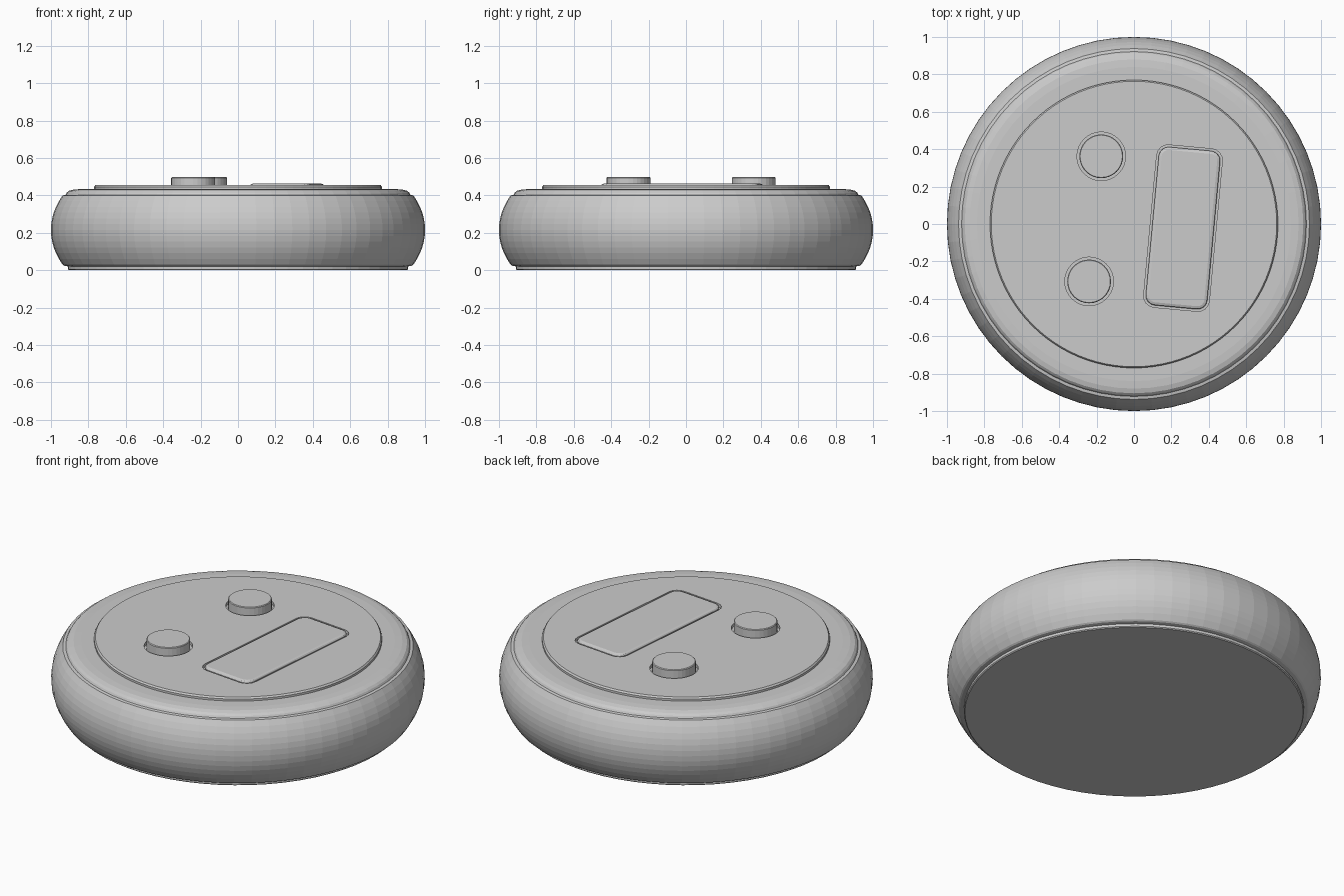
import bpy, bmesh
from math import radians, pi, cos, sin
from mathutils import Matrix

if "Cube" in bpy.data.objects:
    bpy.data.objects.remove(bpy.data.objects["Cube"])


def finish(name, bm):
    bmesh.ops.recalc_face_normals(bm, faces=bm.faces)
    me = bpy.data.meshes.new(name)
    bm.to_mesh(me)
    bm.free()
    ob = bpy.data.objects.new(name, me)
    bpy.context.collection.objects.link(ob)
    return ob


def loft(name, rings):
    """Skin equal-length point rings and cap both ends."""
    bm = bmesh.new()
    loops = [[bm.verts.new(p) for p in ring] for ring in rings]
    n = len(loops[0])
    for a, b in zip(loops, loops[1:]):
        for i in range(n):
            j = (i + 1) % n
            bm.faces.new((a[i], a[j], b[j], b[i]))
    bm.faces.new(loops[0])
    bm.faces.new(loops[-1])
    return finish(name, bm)


def lathe(name, profile, n, x=0, y=0):
    return loft(name, [[(x + r * cos(2 * pi * i / n), y + r * sin(2 * pi * i / n), z)
                        for i in range(n)] for r, z in profile])


TILT = Matrix.Rotation(radians(-5.3), 3, 'Z')
PAD = (0.262, -0.022)


def rounded_plate(name, profile, w, l, rad):
    """Tilted rounded rectangle; profile gives (inset, z)."""
    rings = []
    for inset, z in profile:
        ring = []
        r = rad - inset
        for q, (sx, sy) in enumerate([(1, 1), (-1, 1), (-1, -1), (1, -1)]):
            for k in range(5):
                a = pi / 2 * (q + k / 4)
                p = TILT @ Matrix.Translation((sx * (w / 2 - rad) + r * cos(a),
                                               sy * (l / 2 - rad) + r * sin(a), 0)).translation
                ring.append((p.x + PAD[0], p.y + PAD[1], z))
        rings.append(ring)
    return loft(name, rings)


# Bulging tyre-shaped housing with stepped foot and top lip
bulge = []
for i in range(13):
    t = -1 + i / 6
    bulge.append((1 - 0.062 * abs(t) ** 2.1, 0.215 + 0.185 * t))
housing = lathe("housing",
                [(0.905, 0), (0.91, 0.005), (0.91, 0.02), (0.93, 0.024)] + bulge +
                [(0.922, 0.403), (0.916, 0.414), (0.905, 0.424), (0.88, 0.431),
                 (0.84, 0.434)], 64)

# Raised control disc
disc = lathe("control_disc", [(0.77, 0.42), (0.77, 0.446), (0.763, 0.455)], 96)

# Narrow recesses around the buttons and pad
buttons = [(-0.175, 0.362), (-0.24, -0.307)]
cutters = [lathe("button_recess_cutter", [(0.13, 0.436), (0.13, 0.6)], 32, x, y)
           for x, y in buttons]
cutters.append(rounded_plate("pad_recess_cutter", [(0, 0.436), (0, 0.6)], 0.352, 0.872, 0.06))
for c in cutters:
    m = disc.modifiers.new("recess", 'BOOLEAN')
    m.operation = 'DIFFERENCE'
    m.solver = 'EXACT'
    m.object = c
    c.hide_render = True
    c.hide_set(True)

# Round push buttons
for i, (x, y) in enumerate(buttons):
    lathe(f"button_{i + 1}", [(0.117, 0.43), (0.117, 0.494), (0.113, 0.498)], 32, x, y)

# Long rounded pad
rounded_plate("touch_pad", [(0, 0.43), (0, 0.452), (0.005, 0.459), (0.016, 0.463)],
              0.33, 0.85, 0.052)
